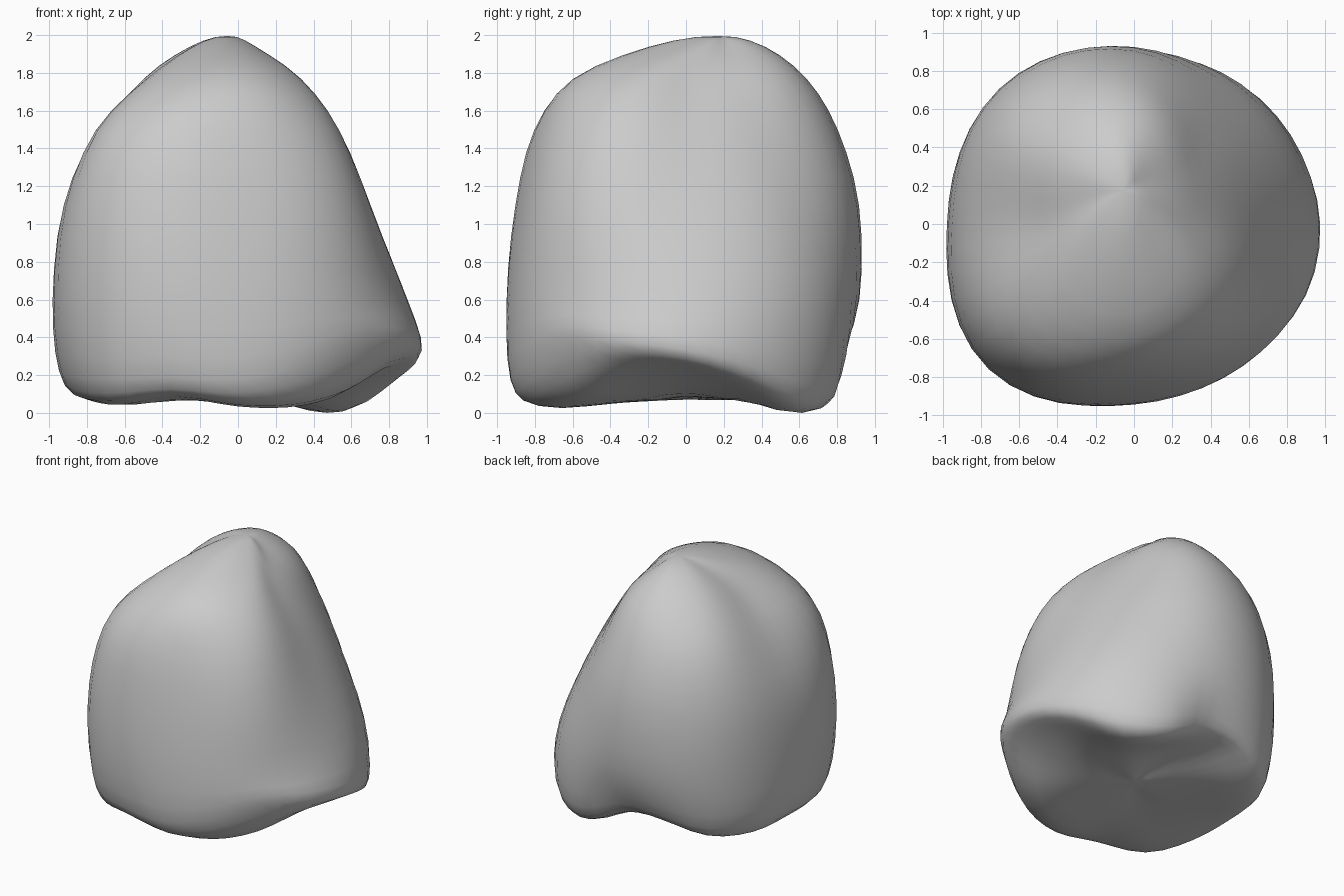
import bpy, bmesh, math
from mathutils import Vector

cube = bpy.data.objects.get("Cube")
if cube:
    bpy.data.objects.remove(cube)

SEGMENTS, STEPS = 48, 3

# Height, centre, then radii every 45 degrees from +x turning towards +y
SECTIONS = [
    (1.94, (-.06, .12), (.15, .15, .30, .26, .17, .24, .32, .20)),
    (1.77, (0, 0), (.29, .35, .63, .64, .46, .61, .60, .45)),
    (1.50, (0, 0), (.49, .54, .79, .86, .72, .92, .78, .69)),
    (1.10, (0, 0), (.69, .74, .91, .98, .92, 1.05, .88, .84)),
    (0.60, (0, 0), (.90, .91, .92, 1.0, .98, 1.08, .94, .92)),
]
# Lower edge, every 22.5 degrees
RIM_RADII = (.98, .95, .92, .88, .81, .86, .94, .96,
             .95, .98, 1.03, .97, .93, .92, .94, .98)
RIM_HEIGHTS = (.33, .24, .14, .15, .28, .26, .19, .20,
               .22, .19, .17, .18, .17, .26, .40, .38)
FOOT_HEIGHTS = (.24, .14, .0, .03, .17, .20, .10, .07,
                .08, .06, .04, .09, .04, .04, .11, .24)
SOLE_HEIGHTS = (.10, .07, .15, .10, .08, .08, .05, .06)
TOP, SOLE = Vector((-.05, .18, 2.0)), Vector((0, 0, .09))


def spline(a, b, c, d, t):
    return b + (c - a) * (t / 2) + (a * 2 - b * 5 + c * 4 - d) * (t * t / 2) \
        + (b * 3 - a - c * 3 + d) * (t ** 3 / 2)


def around(values, turn):
    i, n = int(turn * len(values)), len(values)
    return spline(*(values[(i + k) % n] for k in (-1, 0, 1, 2)), turn * n - i)


def column(turn):
    """Smooth line down the side of the rock, from crown to underside."""
    angle = turn * math.tau
    ray = Vector((math.cos(angle), math.sin(angle), 0))
    up = Vector((0, 0, 1))
    rim = ray * around(RIM_RADII, turn)
    points = [TOP]
    for height, (x, y), radii in SECTIONS:
        points.append(Vector((x, y, height)) + ray * around(radii, turn))
    points += [rim + up * around(RIM_HEIGHTS, turn),
               rim * .86 + up * around(FOOT_HEIGHTS, turn),
               rim * .45 + up * around(SOLE_HEIGHTS, turn), SOLE]
    # Keep the crown level where the columns meet
    before = TOP * 2 - points[1]
    before.z = points[1].z
    padded = [before] + points + [SOLE]
    line = [spline(*padded[i:i + 4], s / STEPS)
            for i in range(len(points) - 1) for s in range(STEPS)]
    return line[1:]


# Skin the columns and close both ends
bm = bmesh.new()
columns = [[bm.verts.new(p) for p in column(i / SEGMENTS)] for i in range(SEGMENTS)]
crown, base = bm.verts.new(TOP), bm.verts.new(SOLE)
for i, left in enumerate(columns):
    right = columns[(i + 1) % SEGMENTS]
    bm.faces.new((crown, left[0], right[0]))
    bm.faces.new((base, right[-1], left[-1]))
    for j in range(len(left) - 1):
        bm.faces.new((left[j], left[j + 1], right[j + 1], right[j]))

# Soften the surface slightly
for _ in range(2):
    bmesh.ops.smooth_vert(bm, verts=bm.verts, factor=.3,
                          use_axis_x=True, use_axis_y=True, use_axis_z=True)

# Settle on the ground
ground = min(v.co.z for v in bm.verts)
bmesh.ops.translate(bm, verts=bm.verts, vec=(0, 0, -ground))
bmesh.ops.recalc_face_normals(bm, faces=bm.faces)

mesh = bpy.data.meshes.new("boulder")
bm.to_mesh(mesh)
bm.free()
mesh.shade_smooth()
boulder = bpy.data.objects.new("boulder", mesh)
bpy.context.collection.objects.link(boulder)

# Plain stone
stone = bpy.data.materials.new("stone_grey")
stone.use_nodes = True
colour = (.6, .6, .6, 1)
stone.diffuse_color = colour
stone.node_tree.nodes["Principled BSDF"].inputs["Base Color"].default_value = colour
mesh.materials.append(stone)
